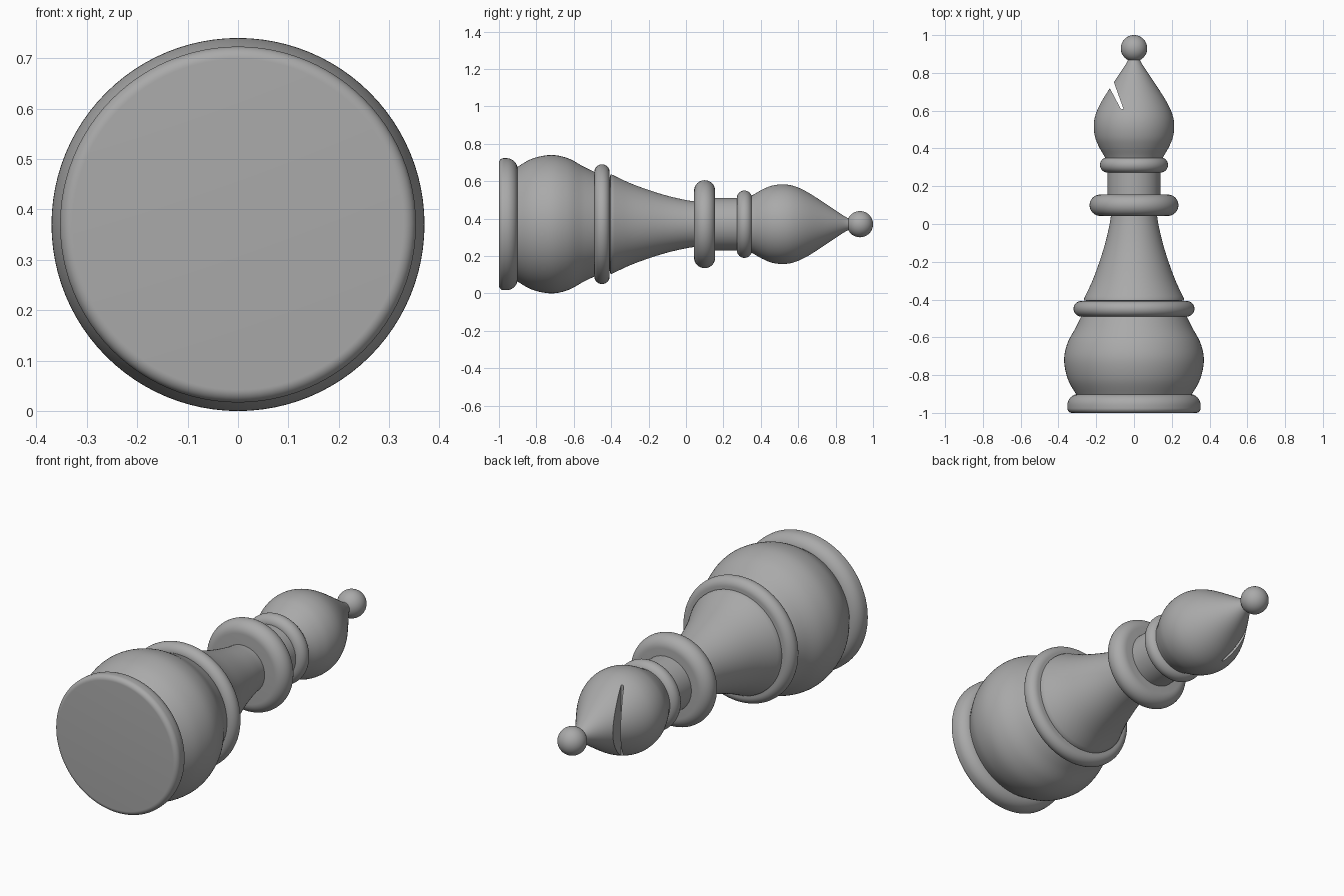
import bpy, bmesh
from math import sin, cos, pi, radians
from mathutils import Vector

cube = bpy.data.objects.get("Cube")
if cube:
    bpy.data.objects.remove(cube, do_unlink=True)

AXIS_Z = 0.37
SIDES = 96

grey = bpy.data.materials.new("plain grey")
grey.use_nodes = True
COLOUR = (0.4, 0.4, 0.4, 1)
grey.diffuse_color = COLOUR
grey.node_tree.nodes["Principled BSDF"].inputs["Base Color"].default_value = COLOUR


def add_object(name, bm):
    bmesh.ops.recalc_face_normals(bm, faces=bm.faces)
    mesh = bpy.data.meshes.new(name)
    bm.to_mesh(mesh)
    bm.free()
    mesh.materials.append(grey)
    obj = bpy.data.objects.new(name, mesh)
    bpy.context.collection.objects.link(obj)
    return obj


def smooth_curve(points, steps=6):
    """Catmull-Rom curve through (y, radius) points."""
    p = [Vector(q) for q in points]
    p = [2 * p[0] - p[1]] + p + [2 * p[-1] - p[-2]]
    out = []
    for a, b, c, d in zip(p, p[1:], p[2:], p[3:]):
        for i in range(steps):
            t = i / steps
            out.append(0.5 * (2 * b + (c - a) * t + (2 * a - 5 * b + 4 * c - d) * t * t
                              + (3 * b - a - 3 * c + d) * t ** 3))
    return out + [p[-2]]


def rounded(y0, y1, radius, front=None, back=None):
    """Disc profile whose rim is rounded by the given radii."""
    front = front or (y1 - y0) / 2
    back = back or (y1 - y0) / 2
    arc = [i * pi / 20 for i in range(11)]
    first = [(y0 + front * (1 - cos(a)), radius - front * (1 - sin(a))) for a in arc]
    last = [(y1 - back * (1 - sin(a)), radius - back * (1 - cos(a))) for a in arc]
    return first + last


def lathe(name, profile):
    """Closed solid of revolution lying along y."""
    bm = bmesh.new()
    rings = []
    for y, r in profile:
        rings.append([bm.verts.new((r * cos(2 * pi * i / SIDES), y,
                                    AXIS_Z + r * sin(2 * pi * i / SIDES)))
                      for i in range(SIDES)])
    for a, b in zip(rings, rings[1:]):
        for i in range(SIDES):
            j = (i + 1) % SIDES
            bm.faces.new((a[i], a[j], b[j], b[i]))
    bm.faces.new(rings[0])
    bm.faces.new(rings[-1])
    bmesh.ops.remove_doubles(bm, verts=bm.verts, dist=1e-5)
    return add_object(name, bm)


# Foot, body and stem
parts = [
    lathe("base_disc", rounded(-1, -0.9, 0.353, 0.025, 0.06)),
    lathe("bulb", smooth_curve([(-0.92, 0.29), (-0.9, 0.307), (-0.82, 0.351), (-0.72, 0.37),
                                (-0.63, 0.352), (-0.55, 0.309), (-0.49, 0.28), (-0.45, 0.262)])),
    lathe("bulb_ring", rounded(-0.49, -0.408, 0.32)),
    lathe("stem", [(-0.43, 0.25), (-0.407, 0.25), (-0.404, 0.266)] + smooth_curve(
        [(-0.398, 0.266), (-0.3, 0.22), (-0.2, 0.183), (-0.1, 0.152),
         (0, 0.129), (0.06, 0.12)])),
    lathe("collar", rounded(0.043, 0.156, 0.235)),
    lathe("neck", [(0.1, 0.14), (0.32, 0.14)]),
    lathe("neck_ring", rounded(0.272, 0.353, 0.18)),
]

# Pointed head
head = lathe("head", smooth_curve([(0.32, 0.14), (0.36, 0.158), (0.41, 0.186), (0.46, 0.206),
                                   (0.52, 0.213), (0.58, 0.203), (0.65, 0.171),
                                   (0.75, 0.107), (0.84, 0.047), (0.875, 0.028)]))
parts.append(head)

# Slanted slot cut through one side of the head
bm = bmesh.new()
outline = [(-0.176, 0.81), (-0.073, 0.615), (-0.066, 0.607), (-0.056, 0.61), (-0.135, 0.83)]
low = bm.faces.new([bm.verts.new((x, y, 0)) for x, y in outline])
grown = bmesh.ops.extrude_face_region(bm, geom=[low])["geom"]
bmesh.ops.translate(bm, vec=(0, 0, 2 * AXIS_Z),
                    verts=[g for g in grown if isinstance(g, bmesh.types.BMVert)])
cutter = add_object("slot_cutter", bm)
cutter.hide_render = True
cut = head.modifiers.new("slot", "BOOLEAN")
cut.operation, cut.solver, cut.object = "DIFFERENCE", "EXACT", cutter
bpy.context.view_layer.objects.active = head
bpy.ops.object.modifier_apply(modifier=cut.name)
bpy.data.objects.remove(cutter, do_unlink=True)

# Ball at the tip
bm = bmesh.new()
bmesh.ops.create_uvsphere(bm, u_segments=48, v_segments=24, radius=0.07)
bmesh.ops.translate(bm, verts=bm.verts, vec=(0, 0.93, AXIS_Z))
parts.append(add_object("tip_ball", bm))

# Smooth shading with sharp creases
bpy.ops.object.select_all(action="DESELECT")
for obj in parts:
    obj.select_set(True)
bpy.context.view_layer.objects.active = head
bpy.ops.object.shade_smooth_by_angle(angle=radians(35))
